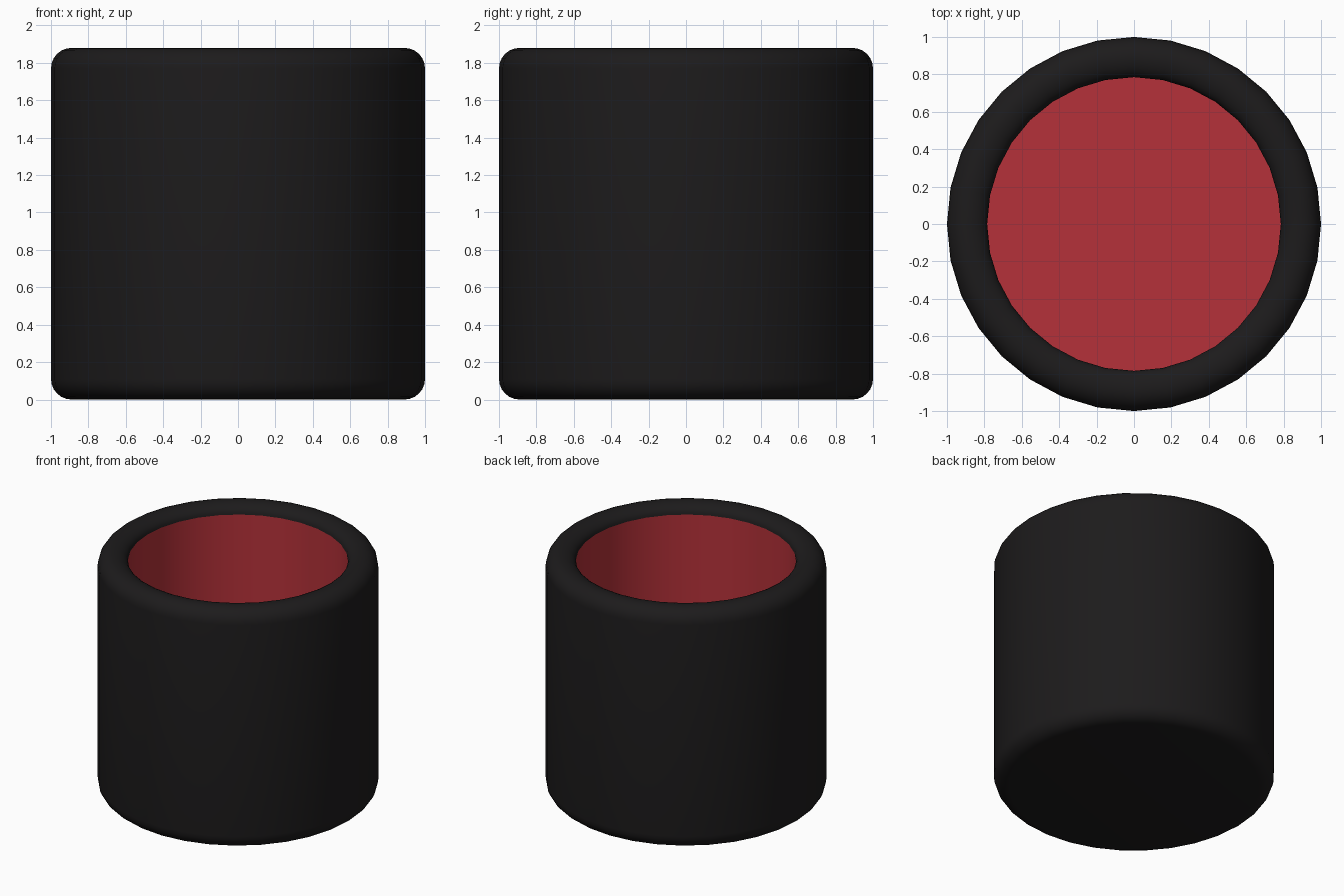
import bpy, bmesh, math

if "Cube" in bpy.data.objects:
    bpy.data.objects.remove(bpy.data.objects["Cube"])

SIDES = 32


def material(name, color):
    mat = bpy.data.materials.new(name)
    mat.diffuse_color = (*color, 1)
    mat.use_nodes = True
    mat.node_tree.nodes["Principled BSDF"].inputs["Base Color"].default_value = mat.diffuse_color
    return mat


def arc(cx, cz, rx, rz, start, end, steps=6):
    pts = []
    for i in range(steps + 1):
        a = math.radians(start + (end - start) * i / steps)
        pts.append((cx + rx * math.cos(a), cz + rz * math.sin(a)))
    return pts


def lathe(name, profile, mat):
    """Revolve an (r, z) profile; a point at r = 0 closes with a fan."""
    bm = bmesh.new()
    rings = []
    for r, z in profile:
        if r < 1e-6:
            rings.append([bm.verts.new((0, 0, z))] * SIDES)
        else:
            rings.append([bm.verts.new((r * math.cos(2 * math.pi * i / SIDES),
                                        r * math.sin(2 * math.pi * i / SIDES), z))
                          for i in range(SIDES)])
    for a, b in zip(rings, rings[1:]):
        for i in range(SIDES):
            j = (i + 1) % SIDES
            quad = [a[i], a[j], b[j], b[i]]
            bm.faces.new(list(dict.fromkeys(quad)))
    mesh = bpy.data.meshes.new(name)
    bm.to_mesh(mesh)
    bm.free()
    mesh.materials.append(mat)
    obj = bpy.data.objects.new(name, mesh)
    bpy.context.collection.objects.link(obj)
    bpy.ops.object.select_all(action='DESELECT')
    obj.select_set(True)
    bpy.context.view_layer.objects.active = obj
    bpy.ops.object.shade_smooth_by_angle(angle=math.radians(40))
    return obj


black = material("black", (0.012, 0.011, 0.0115))
red = material("red", (0.46, 0.031, 0.041))

# Black outer wall: closed base, rounded foot, rounded lip rolling inward
outer = [(0, 0)]
outer += arc(0.89, 0.11, 0.11, 0.11, -90, 0)
outer += arc(0.89, 1.77, 0.11, 0.11, 0, 90)
outer += arc(0.89, 1.81, 0.105, 0.07, 90, 180)[1:]
lathe("outer_shell", outer, black)

# Red lining: straight inner wall and flat floor
lathe("inner_lining", [(0.785, 1.81), (0.785, 0.2), (0, 0.2)], red)
